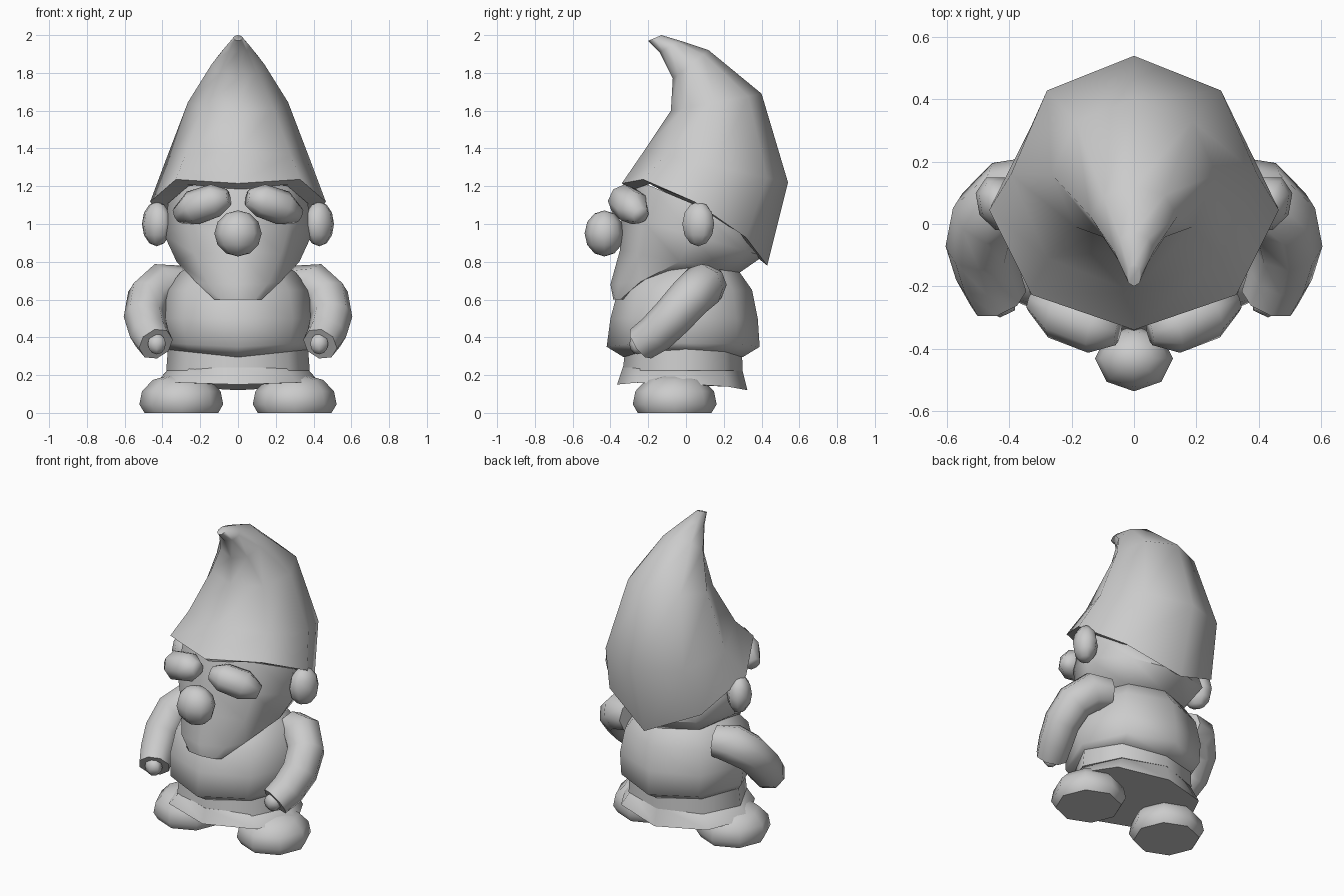
import bpy, bmesh
from math import sin, cos, pi, radians
from mathutils import Vector, Matrix, Euler

if "Cube" in bpy.data.objects:
    bpy.data.objects.remove(bpy.data.objects["Cube"])

stone = bpy.data.materials.new("plain grey")
stone.use_nodes = True
GREY = (0.6, 0.6, 0.6, 1)
stone.diffuse_color = GREY
stone.node_tree.nodes["Principled BSDF"].inputs["Base Color"].default_value = GREY


def finish(name, bm, sharp=58):
    bmesh.ops.recalc_face_normals(bm, faces=bm.faces)
    mesh = bpy.data.meshes.new(name)
    bm.to_mesh(mesh)
    bm.free()
    mesh.materials.append(stone)
    mesh.shade_smooth()
    mesh.set_sharp_from_angle(angle=radians(sharp))
    obj = bpy.data.objects.new(name, mesh)
    bpy.context.collection.objects.link(obj)
    return obj


def skin(name, rings, sharp=58):
    """Bridge equal rings of points and cap both ends."""
    bm = bmesh.new()
    loops = [[bm.verts.new(p) for p in ring] for ring in rings]
    n = len(loops[0])
    for a, b in zip(loops, loops[1:]):
        for i in range(n):
            j = (i + 1) % n
            bm.faces.new((a[i], a[j], b[j], b[i]))
    bm.faces.new(loops[0])
    bm.faces.new(loops[-1])
    return finish(name, bm, sharp)


def tilted(front_y, front_z, back_y, back_z, half_width, lift=0):
    """Eight-sided ring through a front point and a back point."""
    f, b = Vector((0, front_y, front_z)), Vector((0, back_y, back_z))
    mid, arm = (f + b) / 2, (f - b) / 2
    return [mid + arm * cos(t) + Vector((half_width * sin(t), 0, lift * abs(sin(t))))
            for t in (k * pi / 4 for k in range(8))]


def level(z, front, back, half_width, lift=0):
    return tilted(front, z, back, z, half_width, lift)


def blob(name, centre, radii, turn=(0, 0, 0), segments=8, rows=6):
    bm = bmesh.new()
    place = (Matrix.Translation(centre) @ Euler([radians(a) for a in turn]).to_matrix().to_4x4()
             @ Matrix.Diagonal((*radii, 1)))
    bmesh.ops.create_uvsphere(bm, u_segments=segments, v_segments=rows, radius=1, matrix=place)
    return finish(name, bm, 75)


def tube(name, points, radii, sides=8, sharp=58):
    """Round tube along a path lying near the slanted plane facing up and forward."""
    points = [Vector(p) for p in points]
    rings = []
    for i, p in enumerate(points):
        way = (points[min(i + 1, len(points) - 1)] - points[max(i - 1, 0)]).normalized()
        across = way.cross(Vector((0, 1, -1))).normalized()
        over = across.cross(way)
        rings.append([p + radii[i] * (across * cos(t) + over * sin(t))
                      for t in (2 * pi * k / sides for k in range(sides))])
    return skin(name, rings, sharp)


# Pointed hat curling forward, with a low back and a closed underside
skin("hat", [
    tilted(-.29, 1.18, .38, .82, .40, .12),
    tilted(-.34, 1.215, .43, .78, .465, .12),
    tilted(-.22, 1.39, .54, 1.22, .395),
    tilted(-.08, 1.60, .40, 1.69, .265),
    tilted(-.07, 1.77, .12, 1.92, .14),
    tilted(-.14, 1.91, -.03, 1.97, .065),
    tilted(-.20, 1.97, -.13, 2.0, .025)])

# Head tapering to a broad bearded chin
skin("head", [
    tilted(-.28, 1.24, .34, .98, .37),
    tilted(-.34, 1.05, .41, .83, .39),
    tilted(-.35, .86, .28, .74, .325),
    tilted(-.40, .68, -.08, .71, .225),
    tilted(-.385, .60, -.31, .60, .125)])

# Tunic
skin("tunic", [
    level(.82, -.08, .18, .16),
    level(.75, -.26, .28, .30),
    level(.65, -.36, .35, .38),
    level(.50, -.40, .38, .41),
    level(.35, -.42, .39, .39, .02),
    level(.295, -.33, .30, .37, .04)], 85)

# Belt and flared hem
skin("belt", [level(.35, -.32, .295, .37), level(.225, -.335, .30, .38)])
skin("hem", [level(.24, -.335, .295, .36), tilted(-.365, .15, .325, .12, .44, .02)])

# Round nose
blob("nose", (0, -.432, .95), (.125, .105, .122))

# Paired parts
for side, s in (("left", 1), ("right", -1)):
    tube(side + "_brow",
         [(s * .05, -.345, 1.14), (s * .12, -.33, 1.125), (s * .24, -.28, 1.085), (s * .32, -.24, 1.045)],
         [.045, .088, .092, .045], sharp=85)
    blob(side + "_ear", (s * .43, .065, 1.0), (.075, .095, .118), (0, 0, s * -28))
    tube(side + "_arm",
         [(s * .30, .12, .68), (s * .40, .09, .675), (s * .475, .02, .61),
          (s * .495, -.07, .51), (s * .47, -.16, .42), (s * .435, -.24, .365)],
         [.10, .12, .115, .11, .105, .095])
    blob(side + "_hand", (s * .43, -.255, .365), (.055, .045, .055), segments=6)
    shoe = [(0, .195), (.045, .222), (.115, .208), (.175, .15), (.20, .06)]
    skin(side + "_shoe", [[(s * .30 + r * cos(t), -.06 + r * sin(t), z)
                           for t in (k * pi / 4 for k in range(8))] for z, r in shoe])
